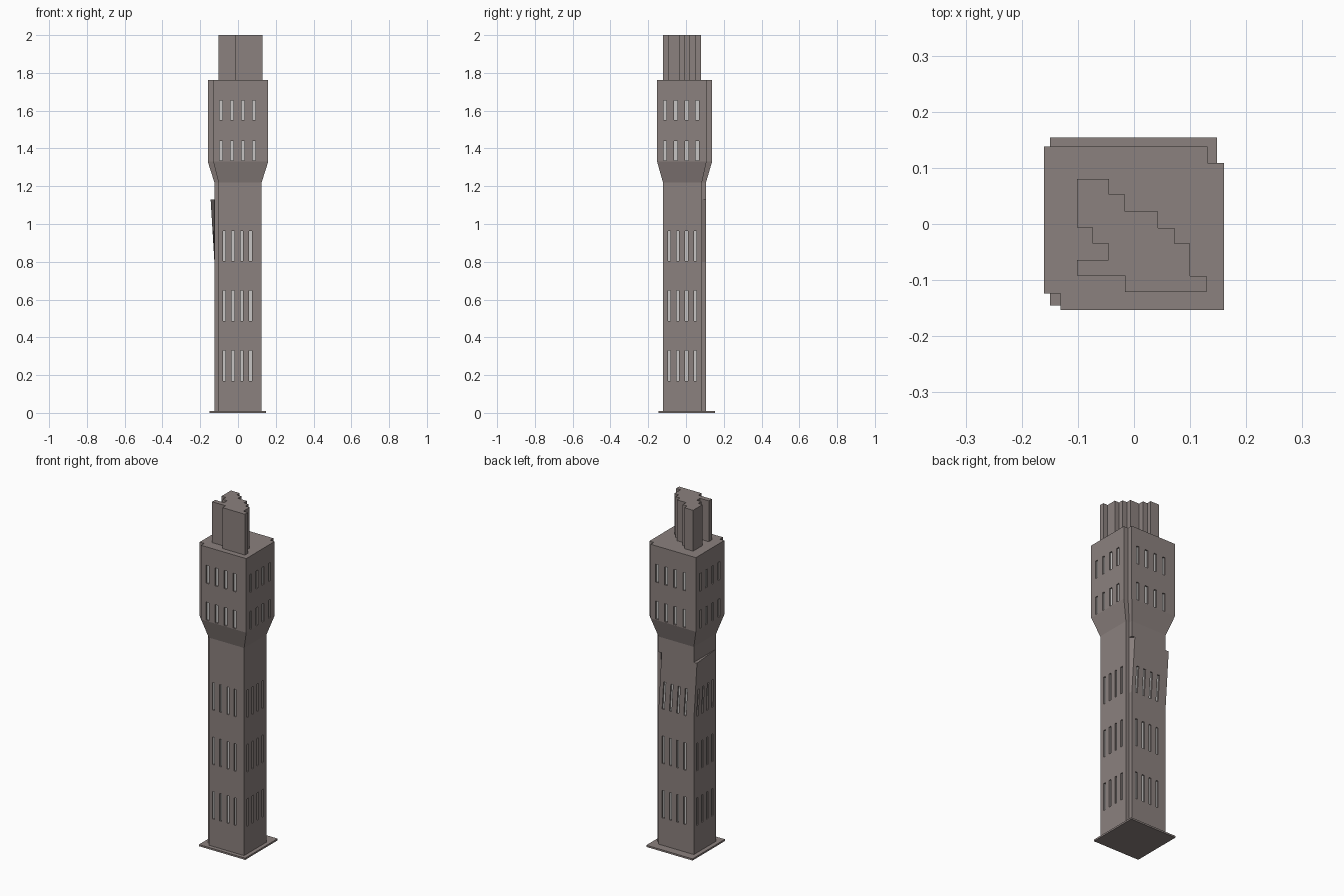
import bpy, bmesh

cube = bpy.data.objects.get("Cube")
if cube:
    bpy.data.objects.remove(cube, do_unlink=True)


def material(name, rgb):
    m = bpy.data.materials.new(name)
    m.use_nodes = True
    m.diffuse_color = (*rgb, 1)
    m.node_tree.nodes["Principled BSDF"].inputs["Base Color"].default_value = (*rgb, 1)
    return m


STONE = material("warm grey stone", (0.26, 0.22, 0.21))
GLASS = material("pale window", (0.57, 0.56, 0.55))
DEPTH = 0.008


def new_object(name, bm):
    bmesh.ops.recalc_face_normals(bm, faces=bm.faces)
    mesh = bpy.data.meshes.new(name)
    bm.to_mesh(mesh)
    bm.free()
    obj = bpy.data.objects.new(name, mesh)
    bpy.context.scene.collection.objects.link(obj)
    mesh.materials.append(STONE)
    mesh.materials.append(GLASS)
    return obj


def loft(name, sections):
    """Solid through (outline, height) sections with equal point counts."""
    bm = bmesh.new()
    rings = [[bm.verts.new((x, y, z)) for x, y in pts] for pts, z in sections]
    for low, high in zip(rings, rings[1:]):
        for i in range(len(low)):
            j = (i + 1) % len(low)
            bm.faces.new((low[i], low[j], high[j], high[i]))
    bm.faces.new(rings[0][::-1])
    bm.faces.new(rings[-1])
    return new_object(name, bm)


def notched(x, y0, y1, n):
    """Rectangle with two opposite corners cut away."""
    return [(n - x, y0), (x, y0), (x, y1 - n), (x - n, y1 - n),
            (x - n, y1), (-x, y1), (-x, y0 + n), (n - x, y0 + n)]


def cut_windows(obj, x, y0, y1, width, front, side, rows):
    """Recess rows of windows in all four walls and colour the panes."""
    mid = y0 + y1
    bm = bmesh.new()

    def box(cx, cy, sx, sy, z0, z1):
        made = bmesh.ops.create_cube(bm, size=1)["verts"]
        bmesh.ops.scale(bm, vec=(sx, sy, z1 - z0), verts=made)
        bmesh.ops.translate(bm, vec=(cx, cy, (z0 + z1) / 2), verts=made)

    for z0, z1 in rows:
        for c in front:
            box(c, y0, width, 2 * DEPTH, z0, z1)
            box(-c, y1, width, 2 * DEPTH, z0, z1)
        for c in side:
            box(x, c, 2 * DEPTH, width, z0, z1)
            box(-x, mid - c, 2 * DEPTH, width, z0, z1)
    cutter = new_object("window_cutter", bm)
    cutter.hide_render = True

    mod = obj.modifiers.new("windows", "BOOLEAN")
    mod.operation = "DIFFERENCE"
    mod.solver = "EXACT"
    mod.object = cutter
    bpy.context.view_layer.objects.active = obj
    bpy.ops.object.modifier_apply(modifier=mod.name)
    bpy.data.objects.remove(cutter, do_unlink=True)

    for p in obj.data.polygons:
        c, n = p.center, p.normal
        inset = x - abs(c.x) if abs(n.x) > 0.9 else min(c.y - y0, y1 - c.y)
        upright = abs(n.z) < 0.1
        is_pane = upright and abs(inset - DEPTH) < 0.001 and p.area < 0.01
        p.material_index = 1 if is_pane else 0


# Ground plate
loft("base_plate", [([(-.15, -.145), (.148, -.145), (.148, .154), (-.15, .154)], z)
                    for z in (0, 0.01)])

# Shaft with three rows of slit windows
BREAK, TOP = 0.8, 1.13
shaft_plan = notched(0.125, -0.122, 0.106, 0.022)
shaft = loft("shaft", [(shaft_plan, z) for z in (0.01, BREAK, TOP)])
cut_windows(shaft, 0.125, -0.122, 0.106, 0.014,
            [-0.073 + 0.0465 * i for i in range(4)],
            [-0.089 + 0.046 * i for i in range(4)],
            [(0.17 + 0.317 * i, 0.33 + 0.317 * i) for i in range(3)])

# Back wall leans sideways near the shaft top
for v in shaft.data.vertices:
    if v.co.z > BREAK and (v.co.x < -0.11 or v.co.y > 0.09):
        rise = (v.co.z - BREAK) / (TOP - BREAK)
        v.co.x -= 0.02 * rise * min(1, max(0, (v.co.y + 0.1) / 0.2))

# Neck flaring out to the wider head, with two window rows
head_plan = notched(0.16, -0.153, 0.138, 0.029)
head = loft("head", [(shaft_plan, TOP), (shaft_plan, 1.22),
                     (head_plan, 1.33), (head_plan, 1.762)])
cut_windows(head, 0.16, -0.153, 0.138, 0.018,
            [-0.09 + 0.0583 * i for i in range(4)],
            [-0.111 + 0.057 * i for i in range(4)],
            [(1.335, 1.44), (1.55, 1.655)])

# Stepped crown block
crown_plan = [(-.102, .08), (-.045, .08), (-.045, .053), (-.016, .053),
              (-.016, .022), (.043, .022), (.043, -.007), (.072, -.007),
              (.072, -.035), (.1, -.035), (.1, -.093), (.129, -.093),
              (.129, -.121), (-.016, -.121), (-.016, -.092), (-.102, -.092),
              (-.102, -.064), (-.045, -.064), (-.045, -.035), (-.074, -.035),
              (-.074, -.006), (-.102, -.006)]
loft("crown", [(crown_plan, 1.762), (crown_plan, 2.0)])
